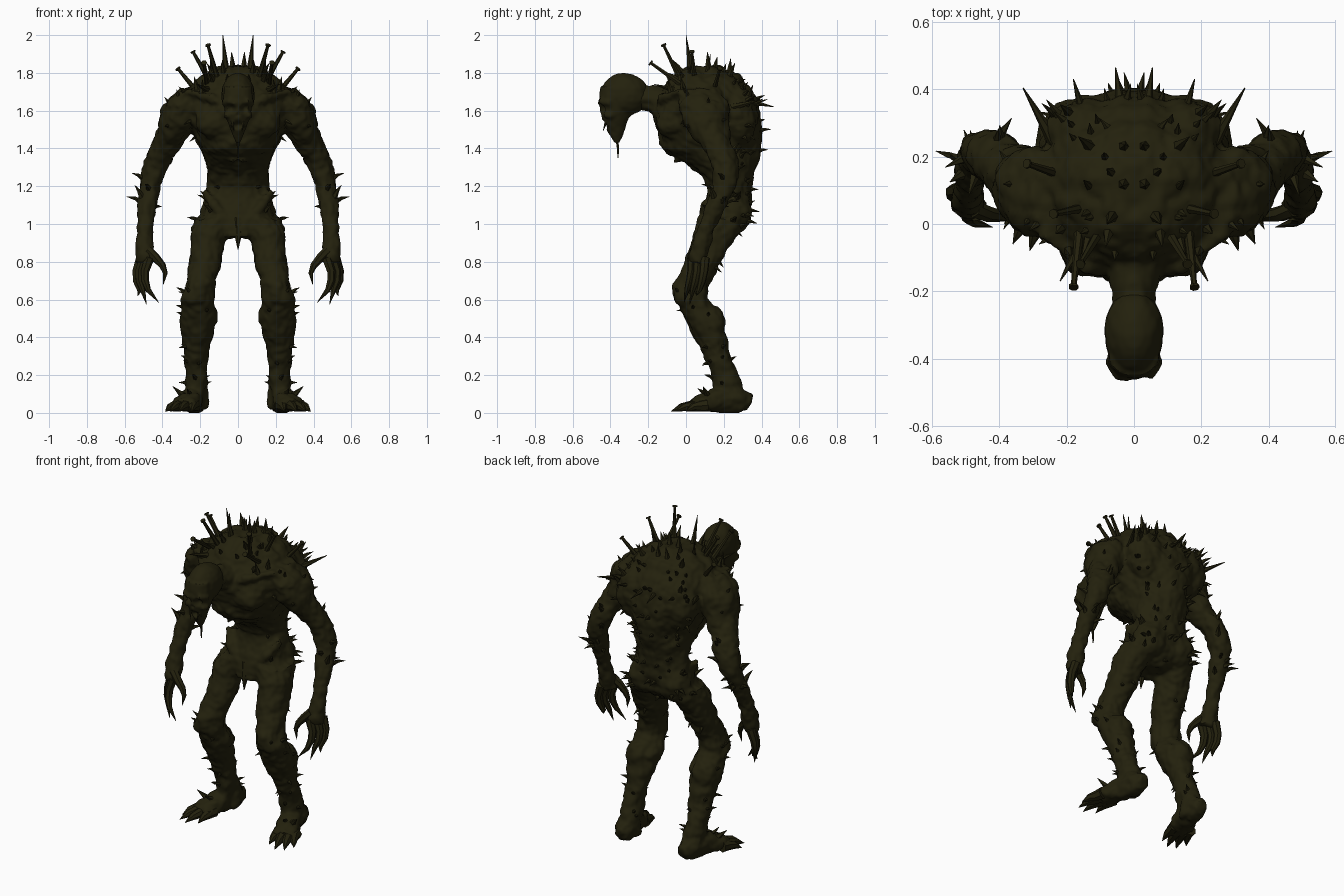
import bpy, bmesh, math, random
from mathutils import Vector, Matrix, noise

random.seed(4)
cube = bpy.data.objects.get("Cube")
if cube:
    bpy.data.objects.remove(cube, do_unlink=True)

# One dark olive hide colour
hide = bpy.data.materials.new("dark_olive_hide")
hide.use_nodes = True
OLIVE = (0.017, 0.015, 0.004, 1)
hide.diffuse_color = OLIVE
bsdf = hide.node_tree.nodes["Principled BSDF"]
bsdf.inputs["Base Color"].default_value = OLIVE
bsdf.inputs["Roughness"].default_value = 0.9


def tube(bm, pts, sides=16, level=False, side=1):
    """Loft ellipses (x, y, z, rx, ry) along a path; level keeps rings flat."""
    centres = [Vector((p[0] * side, p[1], p[2])) for p in pts]
    rings = []
    for i, (c, p) in enumerate(zip(centres, pts)):
        d = centres[min(i + 1, len(pts) - 1)] - centres[max(i - 1, 0)]
        d = Vector((0, 0, 1)) if level else d.normalized()
        u = Vector((1, 0, 0)) if abs(d.x) < 0.9 else Vector((0, 1, 0))
        u = (u - d * u.dot(d)).normalized()
        v = d.cross(u)
        ring = []
        for k in range(sides):
            a = math.tau * k / sides
            ring.append(bm.verts.new(c + u * math.cos(a) * p[3] + v * math.sin(a) * p[-1]))
        rings.append(ring)
    for a, b in zip(rings, rings[1:]):
        for k in range(sides):
            j = (k + 1) % sides
            bm.faces.new((a[k], a[j], b[j], b[k]))
    bm.faces.new(rings[0])
    bm.faces.new(rings[-1])


def ball(bm, centre, radii):
    m = Matrix.Translation(centre) @ Matrix.Diagonal((*radii, 1))
    bmesh.ops.create_uvsphere(bm, u_segments=16, v_segments=10, radius=1, matrix=m)


def spike(bm, base, tip, r, sides=5, sag=0.0):
    base, tip = Vector(base), Vector(tip)
    mid = base.lerp(tip, 0.45) + Vector((0, 0, sag))
    tube(bm, [(*base, r), (*mid, r * 0.55), (*tip, r * 0.06)], sides)


def finish(name, bm, voxel=0, angle=35):
    bmesh.ops.recalc_face_normals(bm, faces=bm.faces)
    mesh = bpy.data.meshes.new(name)
    bm.to_mesh(mesh)
    bm.free()
    obj = bpy.data.objects.new(name, mesh)
    bpy.context.collection.objects.link(obj)
    if voxel:
        mod = obj.modifiers.new("fuse", "REMESH")
        mod.mode, mod.voxel_size = "VOXEL", voxel
        smooth = obj.modifiers.new("soften", "SMOOTH")
        smooth.factor, smooth.iterations = 0.5, 3
        graph = bpy.context.evaluated_depsgraph_get()
        obj.data = bpy.data.meshes.new_from_object(obj.evaluated_get(graph))
        obj.modifiers.clear()
    obj.data.materials.clear()
    obj.data.materials.append(hide)
    bpy.ops.object.select_all(action="DESELECT")
    obj.select_set(True)
    bpy.context.view_layer.objects.active = obj
    bpy.ops.object.shade_smooth_by_angle(angle=math.radians(angle))
    return obj


def roughen(obj, amount):
    """Gnarled skin: push vertices along their normals with noise."""
    moves = []
    for v in obj.data.vertices:
        p = Vector((abs(v.co.x), v.co.y, v.co.z))
        n = noise.noise(p * 14) + 0.6 * noise.noise(p * 34)
        moves.append(v.co + v.normal * n * amount)
    for v, co in zip(obj.data.vertices, moves):
        v.co = co
        v.co.z = max(co.z, 0)


# Body: hunched torso, limbs and muscles fused into one skin
bm = bmesh.new()
tube(bm, [(0, .15, .93, .1, .1), (0, .19, 1.0, .19, .13), (0, .215, 1.1, .19, .128),
          (0, .23, 1.2, .16, .118), (0, .22, 1.26, .16, .145), (0, .185, 1.32, .17, .19),
          (0, .135, 1.4, .2, .262), (0, .125, 1.5, .25, .28), (0, .11, 1.6, .285, .285),
          (0, .11, 1.7, .27, .245), (0, .11, 1.78, .205, .185), (0, .1, 1.835, .1, .09)], 28, True)
tube(bm, [(0, 0, 1.6, .12, .1), (0, -.12, 1.65, .085, .085), (0, -.2, 1.665, .06, .066),
          (0, -.28, 1.68, .058, .065)])
for s in (1, -1):
    # arms down to the palms
    tube(bm, [(.22, .08, 1.72, .08, .1), (.29, .09, 1.63, .11, .14), (.32, .11, 1.52, .1, .12),
              (.375, .16, 1.42, .08, .088), (.433, .21, 1.32, .072, .075),
              (.458, .21, 1.22, .058, .065), (.478, .16, 1.1, .052, .055),
              (.497, .11, .98, .044, .045), (.495, .075, .88, .05, .05),
              (.49, .06, .79, .055, .045)], 16, True, s)
    # legs down to the ankles
    tube(bm, [(.12, .19, 1.03, .11, .13), (.16, .145, .92, .09, .115), (.175, .09, .8, .088, .093),
              (.2, .03, .68, .078, .098), (.215, .025, .6, .085, .09), (.208, .09, .5, .1, .095),
              (.22, .145, .36, .073, .08), (.22, .2, .22, .058, .07),
              (.22, .235, .1, .06, .09), (.22, .24, .02, .055, .08)], 16, True, s)
    # feet, turned outwards
    tube(bm, [(.21, .345, .05, .035, .045), (.215, .29, .07, .06, .07), (.235, .2, .075, .065, .075),
              (.265, .1, .055, .075, .05), (.285, .03, .035, .075, .03)], 14, False, s)
    # muscles: chest, shoulder blade, buttock, calf, knee
    ball(bm, (s * .11, -.07, 1.54), (.12, .09, .09))
    ball(bm, (s * .14, .28, 1.57), (.13, .1, .15))
    ball(bm, (s * .1, .25, 1.06), (.1, .1, .11))
    ball(bm, (s * .225, .135, .47), (.078, .075, .11))
    ball(bm, (s * .215, -.015, .65), (.055, .06, .07))
    # collar bones, ribs and hip bones
    tube(bm, [(.02, -.15, 1.6, .016), (.14, -.13, 1.66, .022), (.27, -.02, 1.7, .02)], 8, False, s)
    for i in range(3):
        z, w = 1.46 - i * .05, 1 - i * .07
        tube(bm, [(.015, .03 - .17 * w + i * .03, z - .03, .014), (.1 * w, -.08 + i * .04, z, .019),
                  (.2 * w, .07 + i * .03, z + .04, .014)], 8, False, s)
    tube(bm, [(.03, .08, .99, .02), (.12, .105, 1.1, .026), (.185, .16, 1.18, .022)], 8, False, s)
body = finish("body", bm, .0125)
roughen(body, .013)

# Head: long bald skull, narrow jaw, hollow eyes
bm = bmesh.new()
ball(bm, (0, -.325, 1.685), (.09, .13, .115))
tube(bm, [(0, -.395, 1.73, .076, .06), (0, -.39, 1.64, .08, .073), (0, -.375, 1.58, .066, .08),
          (0, -.375, 1.52, .047, .058), (0, -.368, 1.46, .026, .032), (0, -.365, 1.43, .012, .014)], 16, True)
for s in (1, -1):
    tube(bm, [(.01, -.455, 1.635, .017), (.045, -.45, 1.65, .018), (.078, -.4, 1.64, .016)], 8, False, s)
    ball(bm, (s * .055, -.405, 1.575), (.02, .035, .018))
head = finish("head", bm, .009)
sockets = [(Vector((s * .036, -.455, 1.61)), .03) for s in (1, -1)]
sockets += [(Vector((0, -.465, 1.575)), .02), (Vector((0, -.435, 1.525)), .03)]
for v in head.data.vertices:
    for c, r in sockets:
        v.co.y += .03 * max(0, 1 - (v.co - c).length / r)
roughen(head, .004)

# Drooping tongue and jaw tusks
bm = bmesh.new()
tube(bm, [(0, -.37, 1.47, .014), (0, -.362, 1.42, .007), (0, -.36, 1.385, .005), (0, -.36, 1.35, .004)], 6)
for s in (1, -1):
    spike(bm, (s * .03, -.42, 1.55), (s * .022, -.44, 1.49), .01)
    spike(bm, (s * .045, -.39, 1.56), (s * .035, -.415, 1.51), .01)
finish("tongue_and_tusks", bm)

# Fingers and thumbs ending in hooked claws
bm = bmesh.new()
for s in (1, -1):
    for x, y, tx, tz in ((.525, .1, .53, .62), (.51, .065, .485, .575), (.48, .035, .42, .585)):
        tube(bm, [(x - .01, y, .82, .027), (x + .013, y - .005, .75, .023), (x + .012, y - .015, .7, .021),
                  (x - .005, y - .03, .65, .015), (tx, y - .045, tz, .001)], 7, False, s)
    tube(bm, [(.475, .045, .86, .026), (.435, .03, .82, .024), (.4, .025, .78, .019),
              (.385, .02, .74, .013), (.395, .015, .68, .001)], 7, False, s)
finish("clawed_fingers", bm)

# Toes with claws
bm = bmesh.new()
for s in (1, -1):
    for x, y, tx, ty in ((.335, .07, .385, .0), (.315, .04, .36, -.06), (.28, .03, .31, -.08), (.235, .05, .245, -.045)):
        tube(bm, [(x - .01, y + .04, .04, .034), (x, y, .036, .03),
                  ((x + tx) / 2, (y + ty) / 2, .03, .021), (tx, ty, .008, .001)], 7, False, s)
    spike(bm, (s * .28, .12, .08), (s * .345, .09, .14), .025)
    spike(bm, (s * .25, .12, .09), (s * .27, .06, .13), .02)
finish("clawed_toes", bm)

# Long spikes and flat-headed nails driven into the back
bm = bmesh.new()
for s in (1, -1):
    for base, tip, r in (((.06, .03, 1.77), (.08, 0, 2.0), .024), ((.2, .18, 1.6), (.33, .405, 1.66), .03),
                         ((.13, .25, 1.6), (.18, .43, 1.66), .028), ((.03, .28, 1.66), (.055, .465, 1.62), .028),
                         ((.12, .1, 1.74), (.15, .13, 1.9), .022), ((.14, -.03, 1.7), (.22, -.17, 1.74), .024)):
        spike(bm, (s * base[0], *base[1:]), (s * tip[0], *tip[1:]), r, 6)
    for base, tip in (((.1, -.02, 1.74), (.16, -.12, 1.95)), ((.14, .05, 1.74), (.24, .03, 1.915)),
                      ((.16, 0, 1.72), (.18, -.19, 1.855)), ((.2, .14, 1.68), (.32, .18, 1.825))):
        a, b = Vector(base), Vector(tip)
        d = (b - a).normalized() * .008
        tube(bm, [(*a, .016), (*b, .008)], 6, False, s)
        tube(bm, [(*(b - d), .015), (*b, .015)], 7, False, s)
finish("back_nails", bm)

# Hanging tail of hide between the legs
bm = bmesh.new()
tube(bm, [(0, .1, 1.02, .04), (0, .07, .95, .022), (0, .06, .865, .002)], 7)
finish("loin_tatter", bm)

# Thorns scattered over the skin by region: rule, count, length range, lift
regions = [
    (lambda p, n: p.z > 1.68 and p.x < .32 and p.y > -.1 and n.z > .2, 16, (.03, .08), .4),
    (lambda p, n: p.z > 1.15 and p.x < .3 and p.y > .22 and n.y > .2, 24, (.025, .06), .2),
    (lambda p, n: 1.5 < p.z < 1.72 and n.x > .5 and p.x > .24, 5, (.025, .05), .3),
    (lambda p, n: 1.04 < p.z < 1.4 and p.x > .38 and (n.x > .3 or n.y > .3), 13, (.03, .08), .4),
    (lambda p, n: .95 < p.z < 1.25 and p.x < .27 and (n.x > .5 or n.y > .5), 14, (.03, .06), .2),
    (lambda p, n: .76 < p.z < .96 and p.x < .3 and n.y > .4, 2, (.03, .06), -.3),
    (lambda p, n: .15 < p.z < .68 and (n.x > .3 or n.y > .3), 12, (.025, .05), .3),
    (lambda p, n: .2 < p.z < .6 and n.y < -.4 and p.x < .35, 5, (.025, .045), .4),
]
bm = bmesh.new()
skin = [(v.co.copy(), v.normal.copy()) for v in body.data.vertices if v.co.x > 0]
for rule, count, span, lift in regions:
    spots = [s for s in skin if rule(*s)]
    for p, n in random.sample(spots, min(count, len(spots))):
        length = random.uniform(*span)
        d = (n + Vector((0, 0, lift)) + noise.random_unit_vector() * .2).normalized()
        for s in (1, -1):
            flip = Vector((s, 1, 1))
            spike(bm, (p - n * .01) * flip, (p + d * length) * flip, .008 + length * .14, 5, length * .08)
finish("skin_thorns", bm)
